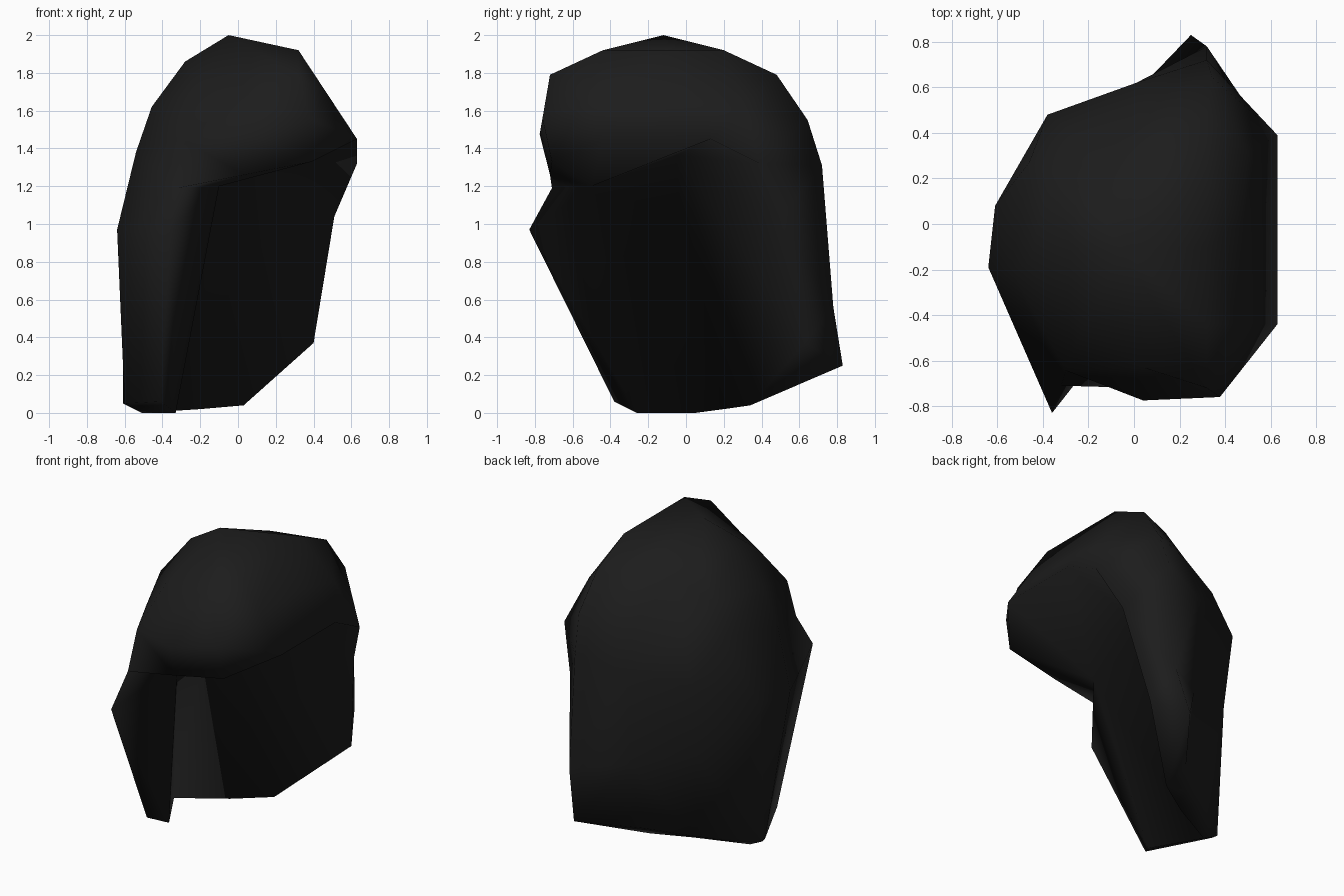
import bpy
import bmesh
from mathutils import Vector

default_cube = bpy.data.objects.get("Cube")
if default_cube:
    bpy.data.objects.remove(default_cube, do_unlink=True)


def make_material(name, colour):
    material = bpy.data.materials.new(name)
    material.use_nodes = True
    material.diffuse_color = colour
    material.node_tree.nodes["Principled BSDF"].inputs["Base Color"].default_value = colour
    return material


bm = bmesh.new()


def strand(*points, bulge=0.05):
    """Make a column of points with a rounded brow between rim and crown."""
    column = [Vector(point) for point in points]
    brow = column[-2].lerp(column[-1], 0.5)
    outward = Vector((brow.x, brow.y, 0)).normalized()
    column.insert(-1, brow + outward * bulge)
    return [bm.verts.new(point) for point in column]


def loft(first, second):
    """Skin two neighbouring columns of equal length."""
    for low in range(len(first) - 1):
        high = low + 1
        bm.faces.new((first[low], first[high], second[high], second[low]))


def fan(centre, border):
    """Fill triangles between one point and a line of points."""
    for first, second in zip(border, border[1:]):
        bm.faces.new((centre, first, second))


# Long strands run from hem to crown: around the right, back and left
long_strands = [
    strand((-.41, -.38, .06), (-.36, -.83, .97), (-.32, -.71, 1.19), (-.22, -.45, 1.71), bulge=0.07),
    strand((-.6, .02, .05), (-.64, -.19, .97), (-.54, -.2, 1.38), (-.28, -.1, 1.86)),
    strand((-.61, .06, .05), (-.61, .08, .97), (-.46, .27, 1.45), (-.2, .13, 1.84), bulge=0.04),
    strand((-.3, .3, .09), (-.36, .42, .7), (-.38, .48, 1.18), (-.12, .28, 1.77), bulge=0.04),
    strand((-.01, .48, .14), (.01, .58, .6), (.01, .62, 1.25), (.02, .32, 1.83)),
    strand((.25, .83, .25), (.32, .78, .56), (.32, .72, 1.31), (.32, .48, 1.79)),
    strand((.4, .63, .37), (.51, .5, 1.04), (.63, .39, 1.32), (.32, .2, 1.92), bulge=0.03),
]

# Short fringe strands run from rim to crown
fringe_strands = [
    strand((.63, .13, 1.45), (.32, -.1, 1.92), bulge=0),
    strand((.63, -.44, 1.45), (.32, -.44, 1.92), bulge=0),
    strand((.39, -.71, 1.33), (.32, -.72, 1.79)),
    strand((.03, -.72, 1.26), (.04, -.63, 1.69), bulge=0.1),
]
side_lock, left_front = long_strands[0], long_strands[-1]

# Outer curtain around the sides and back
for first, second in zip(long_strands, long_strands[1:]):
    loft(first, second)

# Upper dome, closed around the fringe
upper = [column[-3:] for column in long_strands]
front = [upper[-1]] + fringe_strands + [upper[0]]
for first, second in zip(front, front[1:]):
    loft(first, second)

# Crown cap
apex = bm.verts.new((-.05, -.12, 2))
crown = [column[-1] for column in upper + fringe_strands]
fan(apex, crown + crown[:1])

# Inner points where the hair meets the face
lock_top = bm.verts.new((-.1, -.5, 1.2))
hollow_top = bm.verts.new((-.15, -.05, 1.365))
inner_hem = [bm.verts.new(point) for point in (
    (-.33, -.26, 0), (-.51, .05, 0), (-.2, .2, .02), (.03, .34, .04))]

# Inner wall from the side lock across to the left panel
rims = [column[0] for column in fringe_strands]
fan(lock_top, inner_hem[:2] + [hollow_top])
fan(hollow_top, inner_hem[1:] + left_front[:3] + rims[:1] + [lock_top])

# Underside of the fringe
fan(lock_top, rims + [side_lock[2]])

# Front of the side lock
fan(lock_top, [inner_hem[0]] + side_lock[1:3])
fan(inner_hem[0], side_lock[:2])

# Underside of the hem, between outer strands and inner wall
outer_hem = [column[0] for column in long_strands]
bm.faces.new(inner_hem[:1] + outer_hem[:3] + inner_hem[1:2])
loft(inner_hem[1:3], outer_hem[2:4])
loft(inner_hem[2:4], outer_hem[3:5])
fan(inner_hem[3], outer_hem[4:])

# Fold every panel along its shorter diagonal
bmesh.ops.triangulate(bm, faces=bm.faces[:], quad_method='SHORT_EDGE')
bmesh.ops.recalc_face_normals(bm, faces=bm.faces[:])
mesh = bpy.data.meshes.new("hair_shell")
bm.to_mesh(mesh)
bm.free()
for polygon in mesh.polygons:
    polygon.use_smooth = True
mesh.materials.append(make_material("soft black", (0.012, 0.012, 0.012, 1)))
hair = bpy.data.objects.new("hair_shell", mesh)
bpy.context.collection.objects.link(hair)
